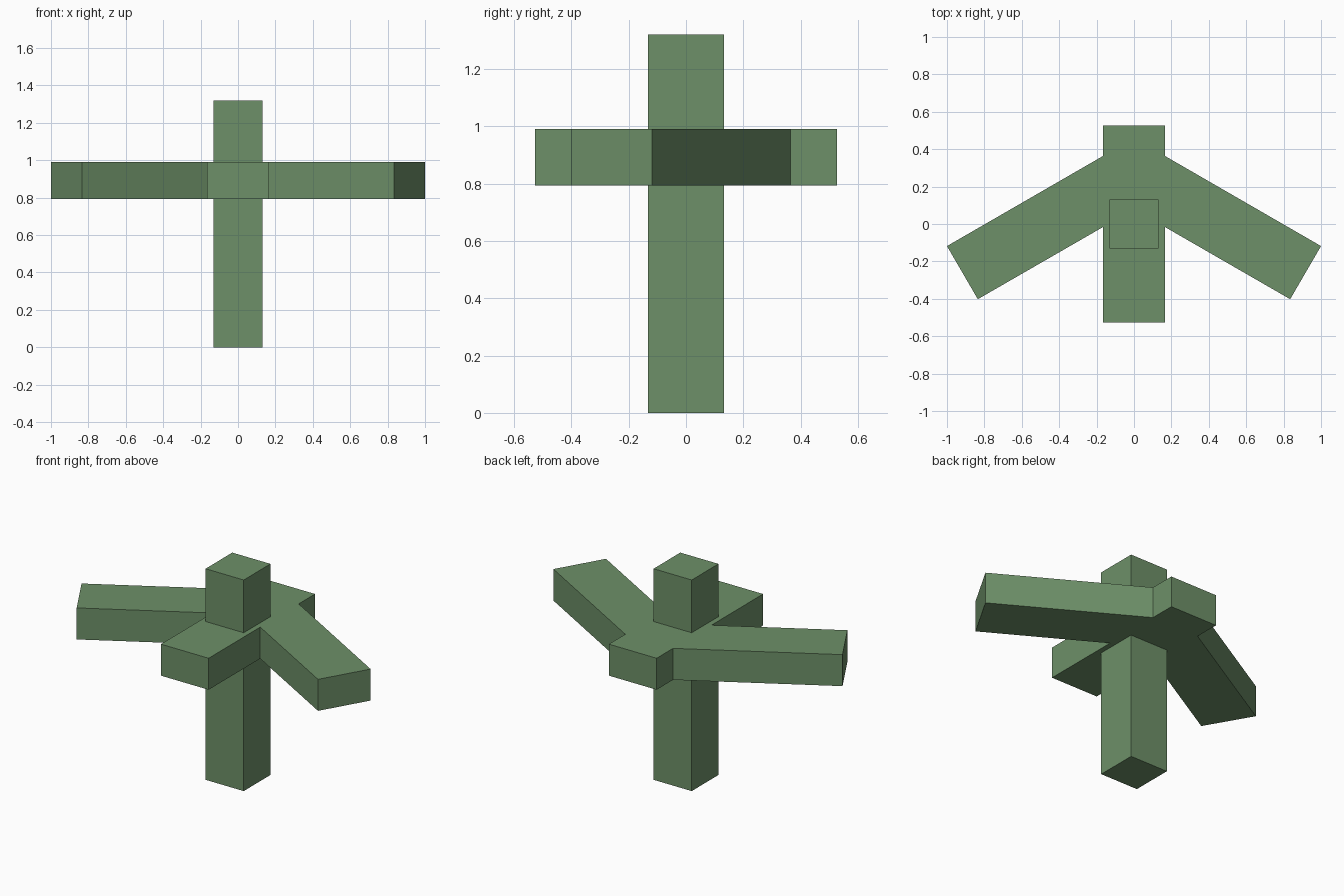
import bpy
import bmesh

cube = bpy.data.objects.get("Cube")
if cube:
    bpy.data.objects.remove(cube, do_unlink=True)

# Single muted green
green = bpy.data.materials.new("muted_green")
green.use_nodes = True
colour = (0.155, 0.28, 0.14, 1)
green.diffuse_color = colour
green.node_tree.nodes["Principled BSDF"].inputs["Base Color"].default_value = colour


def extrude_profile(name, half, bottom, top):
    """Mirror a half outline across x, then extrude it upwards."""
    outline = half + [(-x, y) for x, y in reversed(half)]
    bm = bmesh.new()
    base = bm.faces.new([bm.verts.new((x, y, bottom)) for x, y in outline])
    result = bmesh.ops.extrude_face_region(bm, geom=[base], use_keep_orig=True)
    lifted = [v for v in result["geom"] if isinstance(v, bmesh.types.BMVert)]
    bmesh.ops.translate(bm, verts=lifted, vec=(0, 0, top - bottom))
    bmesh.ops.recalc_face_normals(bm, faces=bm.faces)
    mesh = bpy.data.meshes.new(name)
    bm.to_mesh(mesh)
    bm.free()
    mesh.materials.append(green)
    obj = bpy.data.objects.new(name, mesh)
    bpy.context.collection.objects.link(obj)
    return obj


# Square upright post
extrude_profile("post", [(0.132, -0.132), (0.132, 0.132)], 0, 1.32)

# Straight beam joined with two swept-forward arms
extrude_profile("cross_arms", [
    (0.165, -0.526), (0.165, -0.016), (0.835, -0.402),
    (1.0, -0.118), (0.165, 0.364), (0.165, 0.526),
], 0.793, 0.99)
